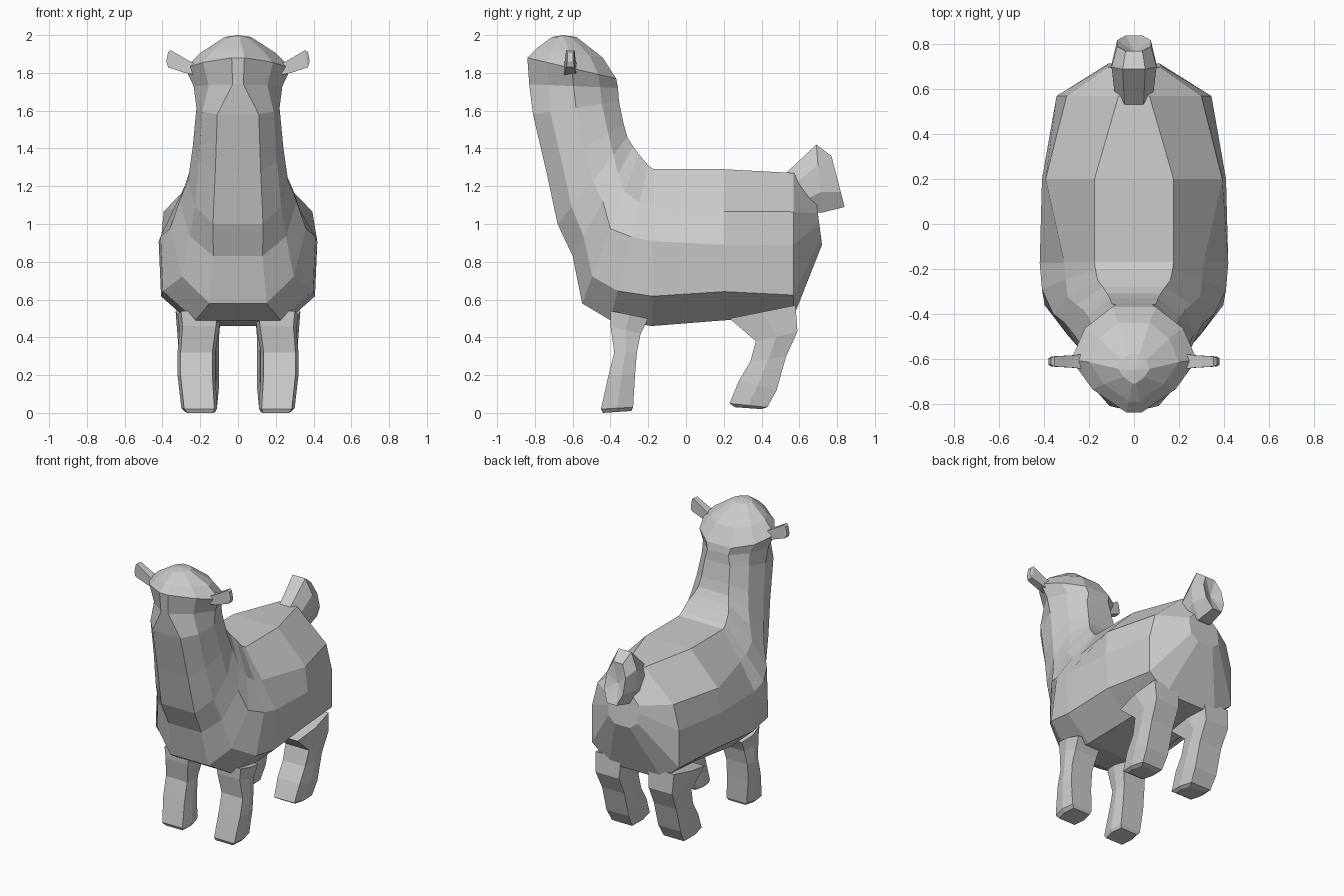
import bpy, bmesh
from mathutils import Vector

if "Cube" in bpy.data.objects:
    bpy.data.objects.remove(bpy.data.objects["Cube"])


def loft(name, rings, tip=None):
    """Skin a list of equal-length point rings; optional tip point closes the end."""
    bm = bmesh.new()
    vs = [[bm.verts.new(p) for p in r] for r in rings]
    n = len(rings[0])
    for a, b in zip(vs, vs[1:]):
        for i in range(n):
            j = (i + 1) % n
            bm.faces.new((a[i], a[j], b[j], b[i]))
    bm.faces.new(vs[0])
    if tip:
        t = bm.verts.new(tip)
        for i in range(n):
            bm.faces.new((vs[-1][i], vs[-1][(i + 1) % n], t))
    else:
        bm.faces.new(vs[-1])
    bmesh.ops.recalc_face_normals(bm, faces=bm.faces)
    me = bpy.data.meshes.new(name)
    bm.to_mesh(me)
    bm.free()
    ob = bpy.data.objects.new(name, me)
    bpy.context.collection.objects.link(ob)
    return ob


def section(a, b, w, prof):
    """Mirror-symmetric ring between side-view points a (top/back) and b (bottom/front)."""
    a, b = Vector(a), Vector(b)
    half = []
    for t, f in prof:
        p = a.lerp(b, t)
        half.append((f * w, p.x, p.y))
    return half + [(-x, y, z) for x, y, z in reversed(half)]


def mirrored(name, rings):
    for side, s in (("right", 1), ("left", -1)):
        loft(f"{side}_{name}", [[(s * x, y, z) for x, y, z in r] for r in rings])


# Body, neck and head in one skin, rings fanning from the rump up to the crown
RUMP = [(0, .2), (.27, .87), (.5, 1), (.85, 1), (1, .6)]
TORSO = [(0, .43), (.28, .96), (.5, 1), (.81, .96), (1, .5)]
SHOULDER = [(0, .42), (.24, .74), (.46, 1), (.81, .97), (1, .55)]
CHEST = [(0, .45), (.25, .82), (.5, 1), (.82, .82), (1, .42)]
NECK = [(0, .45), (.2, .85), (.5, 1), (.8, .86), (1, .5)]
HEAD = [(0, .35), (.2, .78), (.5, 1), (.78, .66), (1, .12)]
body = [
    ((.69, 1.12), (.72, .89), .12, TORSO),
    ((.57, 1.27), (.57, .51), .345, RUMP),
    ((.2, 1.29), (.2, .49), .41, TORSO),
    ((-.17, 1.29), (-.18, .46), .42, SHOULDER),
    ((-.20, 1.31), (-.40, .49), .41, SHOULDER),
    ((-.25, 1.37), (-.55, .58), .36, CHEST),
    ((-.28, 1.41), (-.60, .83), .31, CHEST),
    ((-.31, 1.46), (-.68, 1.0), .265, NECK),
    ((-.33, 1.53), (-.74, 1.28), .24, NECK),
    ((-.355, 1.65), (-.81, 1.58), .22, NECK),
    ((-.36, 1.72), (-.83, 1.74), .235, HEAD),
    ((-.37, 1.77), (-.84, 1.88), .28, HEAD),
    ((-.44, 1.88), (-.79, 1.93), .20, HEAD),
    ((-.58, 1.99), (-.71, 1.99), .07, HEAD),
]
loft("body", [section(*r) for r in body], tip=(0, -.65, 2.0))

# Tail tuft with a dished end
TUFT = [(0, .5), (.3, 1), (.7, 1), (1, .5)]
tail = [((.53, 1.27), (.66, 1.06), .085), ((.69, 1.42), (.72, 1.06), .1),
        ((.77, 1.36), (.84, 1.09), .075)]
loft("tail", [section(*r, TUFT) for r in tail], tip=(0, .77, 1.22))


# Legs: six-sided rings given as front y, back y, front z, back z, inner x, outer x
def leg_ring(y0, y1, z0, z1, x0, x1):
    xm, ym, zm = (x0 + x1) / 2, (y0 + y1) / 2, (z0 + z1) / 2
    d = (x1 - x0) * .42
    return [(xm - d, y0, z0), (xm + d, y0, z0), (x1, ym, zm),
            (xm + d, y1, z1), (xm - d, y1, z1), (x0, ym, zm)]


mirrored("front_leg", [leg_ring(*r) for r in [
    (-.40, -.20, .54, .50, .09, .32), (-.40, -.24, .46, .42, .10, .31),
    (-.38, -.26, .32, .32, .12, .32), (-.41, -.27, .2, .2, .12, .32),
    (-.45, -.28, .02, .03, .11, .30), (-.44, -.29, 0, .01, .12, .28)]])
mirrored("hind_leg", [leg_ring(*r) for r in [
    (.23, .58, .5, .57, .09, .33), (.37, .59, .38, .43, .10, .32),
    (.34, .53, .27, .30, .10, .31), (.28, .48, .17, .12, .10, .31),
    (.23, .43, .05, .03, .11, .30), (.26, .40, .03, .02, .13, .28)]])


# Ears
def ear_ring(x0, z0, x1, z1, t):
    return [(x0, -.615 - t, z0), (x1, -.615 - t, z1), (x1, -.61 + t, z1), (x0, -.61 + t, z0)]


mirrored("ear", [ear_ring(*r) for r in [
    (.23, 1.79, .23, 1.85, .03), (.28, 1.80, .27, 1.87, .025),
    (.37, 1.83, .355, 1.92, .02), (.38, 1.86, .37, 1.91, .012)]])
